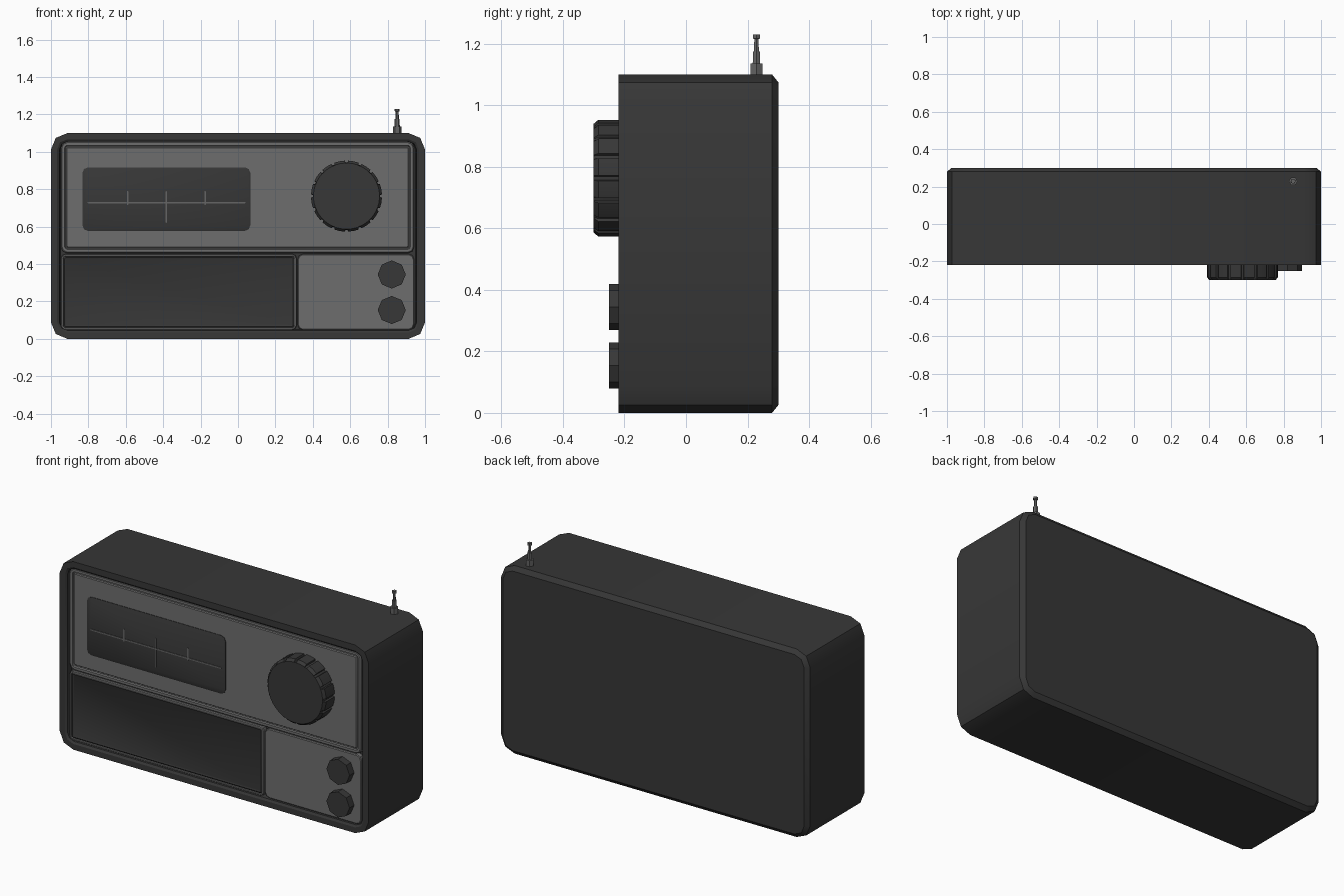
import bpy, bmesh, math
from mathutils import Vector

if "Cube" in bpy.data.objects:
    bpy.data.objects.remove(bpy.data.objects["Cube"])


def material(name, v):
    m = bpy.data.materials.new(name)
    m.diffuse_color = (v, v, v, 1)
    m.use_nodes = True
    m.node_tree.nodes["Principled BSDF"].inputs["Base Color"].default_value = m.diffuse_color
    return m


DARK = material("dark plastic", 0.038)
PANEL = material("grey panel", 0.155)
METAL = material("grey metal", 0.13)


def loft(name, rings, mat):
    """Skin a list of equal-length point rings and cap both ends."""
    bm = bmesh.new()
    loops = [[bm.verts.new(p) for p in ring] for ring in rings]
    n = len(loops[0])
    for a, b in zip(loops, loops[1:]):
        for i in range(n):
            bm.faces.new((a[i], a[(i + 1) % n], b[(i + 1) % n], b[i]))
    bm.faces.new(loops[0])
    bm.faces.new(loops[-1])
    bmesh.ops.recalc_face_normals(bm, faces=bm.faces)
    me = bpy.data.meshes.new(name)
    bm.to_mesh(me)
    bm.free()
    me.materials.append(mat)
    ob = bpy.data.objects.new(name, me)
    bpy.context.collection.objects.link(ob)
    bpy.context.view_layer.objects.active = ob
    ob.select_set(True)
    bpy.ops.object.shade_smooth_by_angle(angle=math.radians(30))
    ob.select_set(False)
    return ob


def rounded(x0, x1, z0, z1, r, inset, y, seg=2):
    """Rounded rectangle facing the front, shrunk by inset."""
    r = max(r - inset, 0.004)
    x0, x1, z0, z1 = x0 + inset, x1 - inset, z0 + inset, z1 - inset
    pts = []
    corners = [(x1 - r, z1 - r), (x0 + r, z1 - r), (x0 + r, z0 + r), (x1 - r, z0 + r)]
    for k, (cx, cz) in enumerate(corners):
        for i in range(seg + 1):
            a = math.pi / 2 * (k + i / seg)
            pts.append((cx + r * math.cos(a), y, cz + r * math.sin(a)))
    return pts


def plate(name, rect, r, steps, mat):
    return loft(name, [rounded(*rect, r, inset, y) for inset, y in steps], mat)


# Case: chamfered back, open front rim with a recess
plate("case", (-1, 1, 0, 1.1), 0.088,
      [(0.025, 0.30), (0, 0.28), (0, -0.22), (0.033, -0.22), (0.045, -0.212), (0.05, -0.18)], DARK)

# Upper panel with a raised border and stepped field
plate("upper_panel", (-0.947, 0.942, 0.458, 1.055), 0.035,
      [(0, -0.175), (0, -0.203), (0.006, -0.208), (0.02, -0.208), (0.024, -0.2),
       (0.03, -0.2), (0.034, -0.206)], PANEL)

# Lower right control panel
plate("control_panel", (0.318, 0.942, 0.047, 0.454), 0.03,
      [(0, -0.175), (0, -0.203), (0.005, -0.207)], PANEL)

# Speaker bezel and grille
plate("speaker_bezel", (-0.947, 0.314, 0.047, 0.454), 0.025,
      [(0, -0.175), (0, -0.203), (0.004, -0.208), (0.011, -0.208), (0.015, -0.197)], PANEL)
plate("speaker_grille", (-0.934, 0.301, 0.06, 0.441), 0.012,
      [(0, -0.19), (0, -0.203), (0.007, -0.207), (0.012, -0.204)], DARK)

# Tuning window and its scale marks
plate("dial_window", (-0.832, 0.066, 0.577, 0.917), 0.03,
      [(0, -0.2), (0, -0.209), (0.004, -0.211)], DARK)
marks = [(-0.805, 0.04, 0.724, 0.732)]
marks += [(x - 0.004, x + 0.004, z, 0.79) for x, z in ((-0.59, 0.715), (-0.384, 0.62), (-0.176, 0.715))]
for i, rect in enumerate(marks):
    plate("scale_mark_%d" % i, rect, 0.002, [(0, -0.209), (0, -0.214)], METAL)


# Tuning knob: sixteen grip ribs with narrow grooves
def knob_ring(y, r, groove):
    pts = []
    for k in range(16):
        for deg, rad in ((-2.6, r), (-1.8, r - groove), (1.8, r - groove), (2.6, r), (11.25, r)):
            a = math.radians(k * 22.5 + deg)
            pts.append((0.58 + rad * math.cos(a), y, 0.763 + rad * math.sin(a)))
    return pts


loft("tuning_knob", [knob_ring(-0.19, 0.19, 0.01), knob_ring(-0.285, 0.19, 0.01),
                     knob_ring(-0.30, 0.177, 0.001)], DARK)


def disc(c, axis, r, n, phase=0.0):
    """Regular polygon around a point, on the y or z axis."""
    out = []
    for i in range(n):
        a = 2 * math.pi * i / n + phase
        u, v = r * math.cos(a), r * math.sin(a)
        out.append(Vector(c) + (Vector((u, 0, v)) if axis == "y" else Vector((u, v, 0))))
    return out


# Two eight-sided control knobs
for name, z in (("upper_control_knob", 0.344), ("lower_control_knob", 0.154)):
    loft(name, [disc((0.822, y, z), "y", 0.075, 8) for y in (-0.19, -0.25)], DARK)

# Telescopic aerial
steps = [(1.08, 0.023), (1.135, 0.023), (1.135, 0.014), (1.175, 0.013), (1.175, 0.009),
         (1.215, 0.008), (1.217, 0.013), (1.23, 0.013)]
loft("aerial", [disc((0.851, 0.229, z), "z", r, 6) for z, r in steps], METAL)
